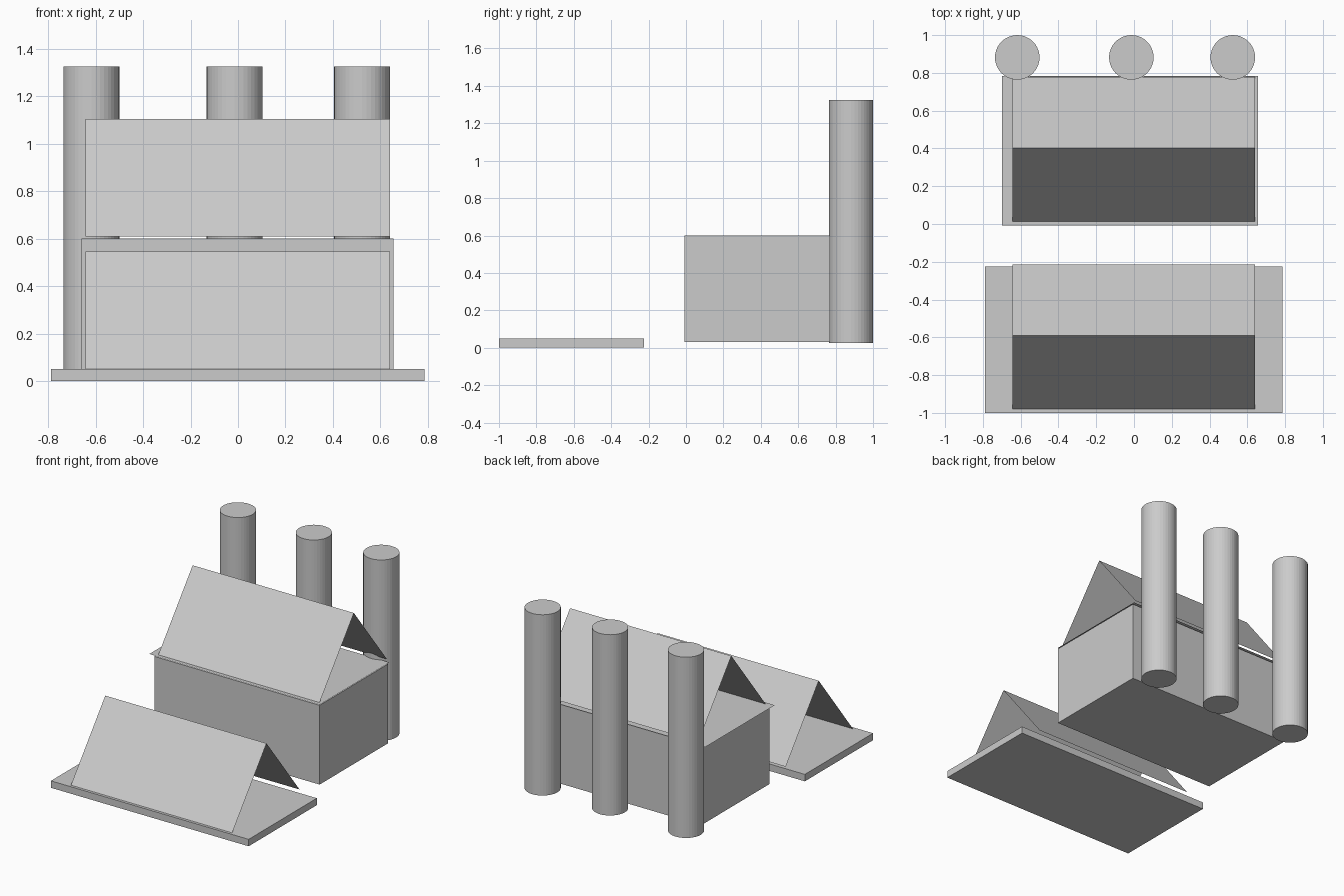
import bpy
import bmesh
from mathutils import Matrix, Vector

cube = bpy.data.objects.get("Cube")
if cube:
    bpy.data.objects.remove(cube, do_unlink=True)

# One plain grey for everything
grey = bpy.data.materials.new("light_grey")
grey.use_nodes = True
colour = (0.6, 0.6, 0.6, 1)
grey.diffuse_color = colour
grey.node_tree.nodes["Principled BSDF"].inputs["Base Color"].default_value = colour


def finish(name, bm):
    mesh = bpy.data.meshes.new(name)
    bm.to_mesh(mesh)
    bm.free()
    mesh.materials.append(grey)
    obj = bpy.data.objects.new(name, mesh)
    bpy.context.collection.objects.link(obj)
    return obj


def box(name, low, high):
    low, high = Vector(low), Vector(high)
    bm = bmesh.new()
    place = Matrix.Translation((low + high) / 2) @ Matrix.Diagonal((high - low).to_4d())
    bmesh.ops.create_cube(bm, size=1, matrix=place)
    return finish(name, bm)


def sheet(name, x_range, profile):
    """Thin open sheet: a (y, z) profile swept along x."""
    bm = bmesh.new()
    rows = [[bm.verts.new((x, y, z)) for x in x_range] for y, z in profile]
    for a, b in zip(rows, rows[1:]):
        bm.faces.new((a[0], a[1], b[1], b[0]))
    return finish(name, bm)


def column(name, x):
    bm = bmesh.new()
    bmesh.ops.create_cone(bm, cap_ends=True, segments=40, radius1=0.118, radius2=0.118,
                          depth=1.3, matrix=Matrix.Translation((x, 0.882, 0.675)))
    return finish(name, bm)


def tent_roof(name, y, z):
    """Open-ended gable of two sheets, starting at its front eave."""
    sheet(name, (-0.643, 0.64), [(y, z), (y + 0.39, z + 0.495), (y + 0.765, z + 0.02)])


# Low front platform with its tent roof
box("front_slab", (-0.788, -1, 0), (0.785, -0.225, 0.05))
tent_roof("front_roof", -0.98, 0.05)

# Rear block, its overhanging top sheet and tent roof
box("rear_block", (-0.66, -0.008, 0.03), (0.655, 0.77, 0.6))
sheet("rear_block_top", (-0.7, 0.656), [(-0.008, 0.607), (0.783, 0.607)])
tent_roof("rear_roof", 0.013, 0.608)

# Row of columns along the back
for side, x in (("right", -0.618), ("middle", -0.014), ("left", 0.523)):
    column(side + "_column", x)
